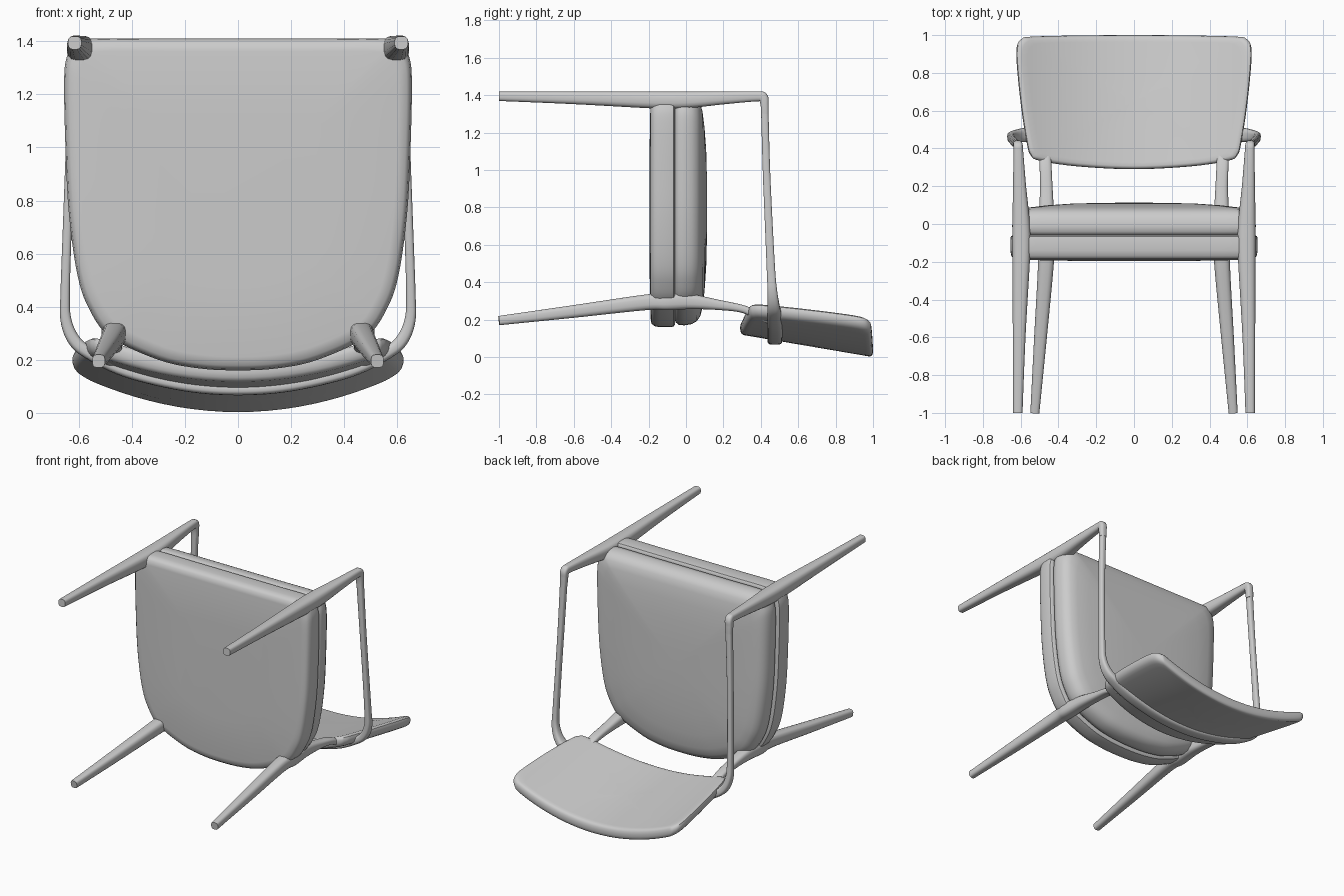
import bpy, bmesh
from math import cos, sin, pi, copysign
from mathutils import Vector


def spline(pts, steps, closed=False):
    """Catmull-Rom samples through points of any dimension."""
    n, out = len(pts), []
    for i in range(n if closed else n - 1):
        idx = [i - 1, i, i + 1, i + 2]
        p = [pts[k % n] if closed else pts[min(max(k, 0), n - 1)] for k in idx]
        for s in range(steps):
            t = s / steps
            out.append(tuple(0.5 * (2 * b + (c - a) * t + (2 * a - 5 * b + 4 * c - d) * t * t
                                    + (3 * b - a - 3 * c + d) * t ** 3) for a, b, c, d in zip(*p)))
    return out if closed else out + [tuple(pts[-1])]


def loft(name, rings, mirror=False):
    """Skin closed rings of points, cap both ends."""
    bm = bmesh.new()
    vs = [[bm.verts.new(p) for p in r] for r in rings]
    n = len(vs[0])
    for a, b in zip(vs, vs[1:]):
        for i in range(n):
            bm.faces.new((a[i], a[(i + 1) % n], b[(i + 1) % n], b[i]))
    bm.faces.new(vs[0])
    bm.faces.new(vs[-1])
    bmesh.ops.recalc_face_normals(bm, faces=bm.faces)
    me = bpy.data.meshes.new(name)
    bm.to_mesh(me)
    bm.free()
    ob = bpy.data.objects.new(name, me)
    bpy.context.collection.objects.link(ob)
    if mirror:
        m = ob.modifiers.new("mirror", 'MIRROR')
        m.use_mirror_merge = False
    bpy.ops.object.select_all(action='DESELECT')
    ob.select_set(True)
    bpy.context.view_layer.objects.active = ob
    bpy.ops.object.shade_smooth_by_angle(angle=0.75)
    return ob


def sweep(name, stations, ref, mirror=False, steps=6, sides=16):
    """Rounded-square bar; station = x, y, z, half-size along ref, half-size across."""
    st = spline(stations, steps)
    c = [Vector(s[:3]) for s in st]
    rings = []
    for i, s in enumerate(st):
        t = (c[min(i + 1, len(c) - 1)] - c[max(i - 1, 0)]).normalized()
        u = Vector(ref)
        u = (u - t * u.dot(t)).normalized()
        v = t.cross(u)
        ring = []
        for k in range(sides):
            a = 2 * pi * (k + 0.5) / sides
            ca, sa = [copysign(abs(f) ** 0.65, f) for f in (cos(a), sin(a))]
            ring.append(c[i] + u * ca * s[3] + v * sa * s[4])
        rings.append(ring)
    return loft(name, rings, mirror)


def pad(name, half, levels, centre, place):
    """Symmetric outline, stacked as (scale, height) levels and placed by a function."""
    full = half + [(-a, b) for a, b in reversed(half[1:-1])]
    outline = spline(full, 5, closed=True)
    return loft(name, [[place(a * s, centre + (b - centre) * s, h) for a, b in outline]
                       for s, h in levels])


# Seat frame and cushion share one outline (x, z)
seat = [(0, 1.41), (0.3, 1.41), (0.55, 1.41), (0.615, 1.395), (0.645, 1.34), (0.655, 1.25),
        (0.65, 1.0), (0.637, 0.75), (0.605, 0.52), (0.56, 0.39), (0.48, 0.285), (0.3, 0.2),
        (0.15, 0.168), (0, 0.16)]
flat = lambda a, b, h: (a, h, b)
pad("seat_frame", seat,
    [(0.9, -0.058), (0.975, -0.058), (0.995, -0.066), (1, -0.085), (1, -0.14),
     (0.992, -0.168), (0.97, -0.185), (0.92, -0.19), (0.5, -0.195)], 0.8, flat)
pad("seat_cushion", seat,
    [(0.94, -0.06), (0.96, -0.055), (0.98, -0.04), (0.985, -0.01), (0.975, 0.03), (0.95, 0.058),
     (0.91, 0.076), (0.84, 0.088), (0.7, 0.099), (0.5, 0.108), (0.25, 0.112), (0.06, 0.113)],
    0.8, flat)

# Curved, reclined backrest (x, y outline)
back = [(0, 1.0), (0.3, 0.998), (0.54, 0.992), (0.595, 0.98), (0.622, 0.93), (0.617, 0.8),
        (0.595, 0.6), (0.568, 0.43), (0.548, 0.365), (0.5, 0.335), (0.3, 0.305), (0, 0.29)]


def curve_back(x, y, h):
    return (x, y, 0.035 + 0.145 * (x / 0.62) ** 2 + 0.17 * (1 - y) + h)


face = [(s, 0.035) for s in (0.05, 0.2, 0.35, 0.5, 0.65, 0.8, 0.9, 0.95)]
edge = [(0.975, 0.031), (0.992, 0.022), (1, 0.008)]
top = face + edge
pad("backrest", back, top + [(s, -h) for s, h in reversed(top)], 0.65, curve_back)

# Front legs, bending over into the arms
sweep("front_leg", [(0.615, -1.0, 1.394, 0.025, 0.025), (0.608, -0.6, 1.386, 0.034, 0.034),
                    (0.598, -0.22, 1.376, 0.046, 0.045), (0.596, -0.1, 1.374, 0.049, 0.047),
                    (0.598, 0.02, 1.376, 0.046, 0.045), (0.606, 0.2, 1.386, 0.035, 0.035),
                    (0.612, 0.38, 1.394, 0.026, 0.027), (0.614, 0.412, 1.388, 0.025, 0.027),
                    (0.616, 0.42, 1.35, 0.024, 0.022), (0.617, 0.422, 1.3, 0.022, 0.02)],
      (1, 0, 0), mirror=True)

# Armrests and rail behind the backrest, one continuous bar
arm = [(0.617, 0.421, 1.32, 0.02, 0.021), (0.631, 0.43, 1.0, 0.02, 0.018),
       (0.643, 0.443, 0.7, 0.021, 0.017), (0.651, 0.455, 0.45, 0.023, 0.018),
       (0.648, 0.462, 0.35, 0.026, 0.021), (0.618, 0.468, 0.275, 0.032, 0.024),
       (0.56, 0.472, 0.225, 0.038, 0.024), (0.42, 0.475, 0.155, 0.04, 0.022),
       (0.2, 0.475, 0.103, 0.04, 0.022)]
sweep("arm_and_back_rail", arm + [(0, 0.475, 0.088, 0.04, 0.022)]
      + [(-s[0],) + s[1:] for s in reversed(arm)], (0, 1, 0))

# Back legs, rising past the seat to carry the rail
sweep("back_leg", [(0.525, -1.0, 0.195, 0.024, 0.025), (0.495, -0.6, 0.244, 0.034, 0.034),
                   (0.467, -0.22, 0.292, 0.042, 0.042), (0.468, -0.1, 0.296, 0.047, 0.046),
                   (0.464, 0.03, 0.296, 0.042, 0.04), (0.464, 0.18, 0.278, 0.034, 0.027),
                   (0.468, 0.3, 0.258, 0.032, 0.021), (0.472, 0.38, 0.225, 0.032, 0.023),
                   (0.475, 0.47, 0.19, 0.032, 0.023)],
      (1, 0, 0), mirror=True)
